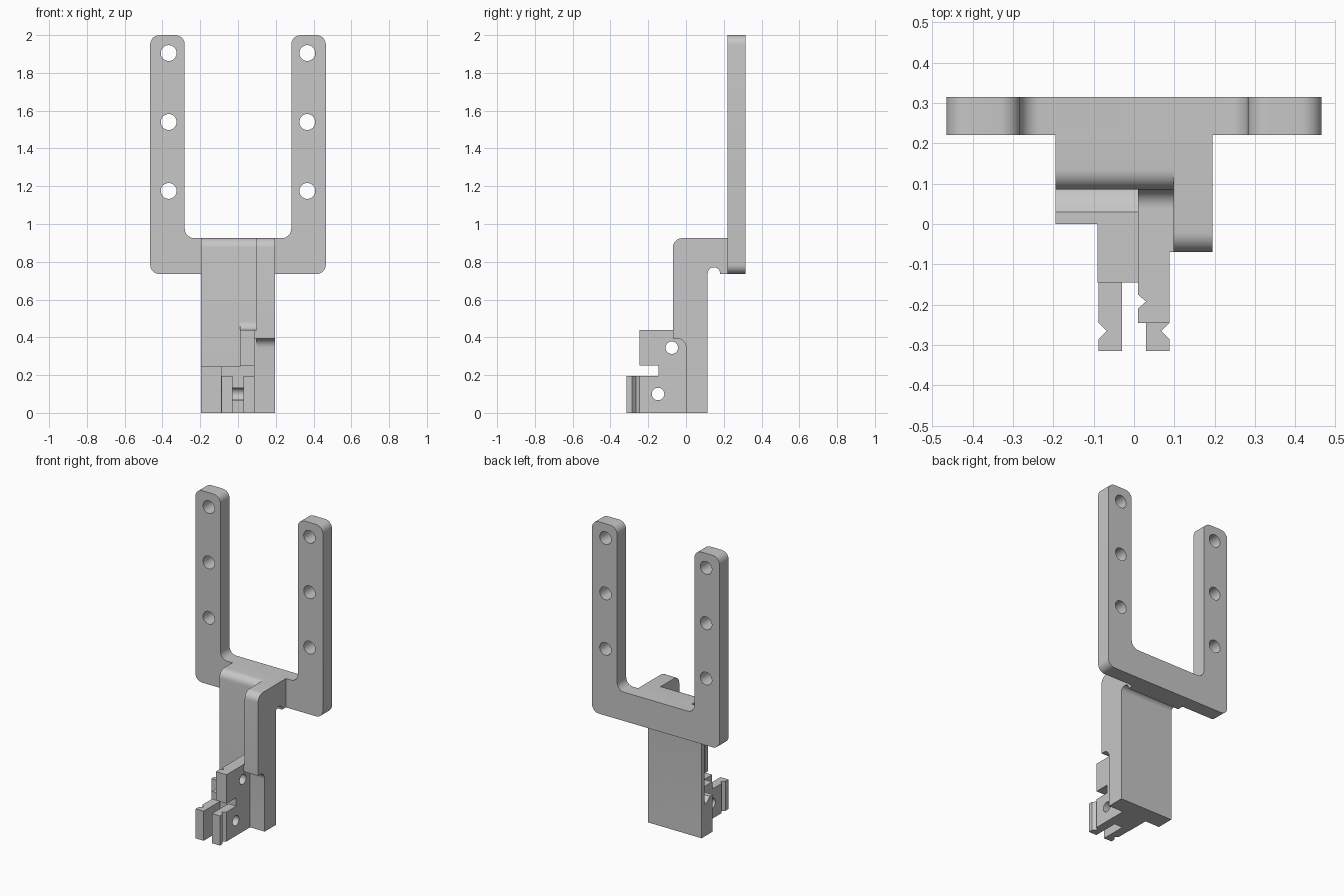
import bpy
import bmesh
from math import radians, sin, tan
from mathutils import Vector

cube = bpy.data.objects.get("Cube")
if cube:
    bpy.data.objects.remove(cube, do_unlink=True)

grey = bpy.data.materials.new("plain grey")
grey.use_nodes = True
COLOUR = (0.57, 0.57, 0.57, 1)
grey.diffuse_color = COLOUR
grey.node_tree.nodes["Principled BSDF"].inputs["Base Color"].default_value = COLOUR

# Where the two profile coordinates and the depth go, for each extrusion axis
AXES = {
    "x": lambda a, b, d: (d, a, b),
    "y": lambda a, b, d: (a, d, b),
    "z": lambda a, b, d: (a, b, d),
}


def rounded(points, steps=8):
    """Replace every corner that carries a radius with an arc."""
    out = []
    for i, p in enumerate(points):
        c = Vector(p[:2])
        if len(p) < 3:
            out.append(c)
            continue
        r = p[2]
        u = (Vector(points[i - 1][:2]) - c).normalized()
        v = (Vector(points[(i + 1) % len(points)][:2]) - c).normalized()
        half = u.angle(v) / 2
        centre = c + (u + v).normalized() * (r / sin(half))
        first = c + u * (r / tan(half)) - centre
        last = c + v * (r / tan(half)) - centre
        for k in range(steps + 1):
            t = k / steps
            sweep = u.angle(-v)
            ray = first * sin((1 - t) * sweep) + last * sin(t * sweep)
            out.append(centre + ray.normalized() * r)
    return out


def extrude(name, axis, points, low, high):
    """Solid made by extruding a profile along one axis."""
    place = AXES[axis]
    bm = bmesh.new()
    face = bm.faces.new([bm.verts.new(place(p[0], p[1], low)) for p in rounded(points)])
    grown = bmesh.ops.extrude_face_region(bm, geom=[face])["geom"]
    shift = Vector(place(0, 0, high - low))
    bmesh.ops.translate(bm, verts=[g for g in grown if isinstance(g, bmesh.types.BMVert)], vec=shift)
    bmesh.ops.remove_doubles(bm, verts=bm.verts, dist=1e-5)
    # Keep the starting cap, so the solid is closed
    rim = [e for e in bm.edges if e.is_boundary]
    if rim:
        bmesh.ops.holes_fill(bm, edges=rim, sides=0)
    bmesh.ops.recalc_face_normals(bm, faces=bm.faces)
    mesh = bpy.data.meshes.new(name)
    bm.to_mesh(mesh)
    bm.free()
    mesh.materials.append(grey)
    obj = bpy.data.objects.new(name, mesh)
    bpy.context.collection.objects.link(obj)
    return obj


def box(name, x, y, z):
    return extrude(name, "z", [(x[0], y[0]), (x[1], y[0]), (x[1], y[1]), (x[0], y[1])], *z)


def drill(obj, axis, a, b, r):
    """Cut a round hole right through a part."""
    square = [(a - r, b - r, r), (a + r, b - r, r), (a + r, b + r, r), (a - r, b + r, r)]
    cutter = extrude("hole_cutter", axis, square, -1, 1)
    cutter.hide_render = True
    mod = obj.modifiers.new("hole", "BOOLEAN")
    mod.operation = "DIFFERENCE"
    mod.solver = "EXACT"
    mod.object = cutter
    bpy.context.view_layer.objects.active = obj
    bpy.ops.object.modifier_apply(modifier=mod.name)
    bpy.data.objects.remove(cutter, do_unlink=True)


parts = []

# Upright fork with three holes in each prong
R = 0.05
side = [(0.465, 0.735, R), (0.465, 2, R), (0.282, 2, R), (0.282, 0.925, R)]
fork = extrude("fork_plate", "y", side + [(-x, z, r) for x, z, r in reversed(side)], 0.22, 0.315)
for x in (-0.367, 0.367):
    for z in (1.175, 1.54, 1.905):
        drill(fork, "y", x, z, 0.042)
parts.append(fork)

# Thin web and deep rib share the same back, with a relief notch under the arm
back = [(0.115, 0.77, 0.03), (0.18, 0.77, 0.03), (0.18, 0.735), (0.22, 0.735), (0.22, 0.925)]
parts.append(extrude("web", "x", [(0.085, 0.1), (0.115, 0.1)] + back + [(0.085, 0.925, R)], -0.195, 0.098))
parts.append(extrude("side_rib", "x", [(0, 0), (0.115, 0)] + back + [
    (-0.07, 0.925, R), (-0.07, 0.395), (0, 0.395, R)], 0.098, 0.195))

# Base block with a relief groove in front of the web
parts.append(extrude("base_block", "x", [
    (0, 0), (0.115, 0), (0.115, 0.21), (0.085, 0.21), (0.055, 0.222), (0.03, 0.245), (0, 0.245)],
    -0.195, 0.01))
parts.append(box("base_core", (0.01, 0.098), (0, 0.115), (0, 0.25)))

# Upper plate with a small side notch, and the fillet joining it to the web
plate = extrude("upper_plate", "z", [
    (0.01, 0.09), (0.01, -0.175), (0.03, -0.192), (0.01, -0.21), (0.01, -0.245),
    (0.088, -0.245), (0.088, 0.09)], 0.25, 0.44)
drill(plate, "x", -0.075, 0.345, 0.033)
parts.append(plate)
parts.append(extrude("plate_fillet", "x", [(0.09, 0.43), (0.09, 0.485), (0.085, 0.485), (0.085, 0.44, 0.044),
                                           (0.04, 0.44), (0.04, 0.43)], 0.01, 0.098))
parts.append(box("plate_bridge", (0.08, 0.098), (-0.07, 0.09), (0.395, 0.44)))
parts.append(box("plate_root", (0.08, 0.098), (0, 0.09), (0.25, 0.395)))

# Lower block carrying two mirrored clip tabs
lower = extrude("lower_block", "y", [
    (-0.09, 0), (0.088, 0), (0.088, 0.25), (0.01, 0.25), (0.01, 0.245), (-0.09, 0.245)], -0.145, 0.03)
drill(lower, "x", -0.148, 0.1, 0.033)
parts.append(lower)
for name, s in (("left_tab", 1), ("right_tab", -1)):
    tab = extrude(name, "z", [
        (s * x, y) for x, y in ((0.03, -0.14), (0.03, -0.315), (0.088, -0.315), (0.088, -0.285),
                                (0.067, -0.265), (0.088, -0.245), (0.088, -0.14))], 0, 0.195)
    drill(tab, "x", -0.148, 0.1, 0.033)
    parts.append(tab)

# Smooth arcs, sharp edges
bpy.ops.object.select_all(action="DESELECT")
for obj in parts:
    obj.select_set(True)
bpy.context.view_layer.objects.active = fork
bpy.ops.object.shade_smooth_by_angle(angle=radians(30))
